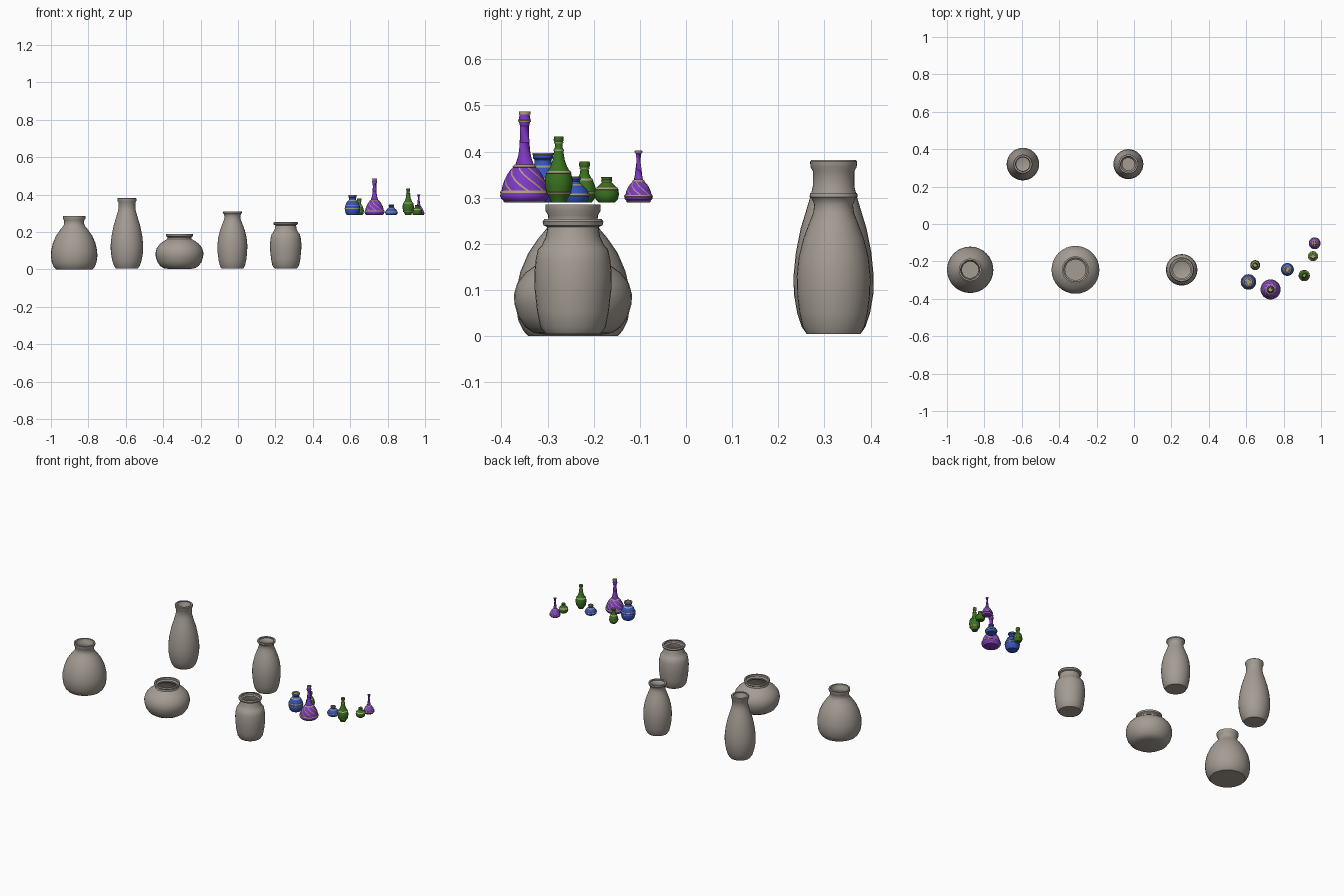
import bpy, bmesh, math


def material(name, rgb):
    m = bpy.data.materials.new(name)
    m.diffuse_color = (*rgb, 1)
    return m


CLAY = material("grey clay", (0.375, 0.335, 0.295))
PURPLE = material("purple glass", (0.21, 0.04, 0.54))
GREEN = material("green glass", (0.04, 0.17, 0.014))
BLUE = material("blue glass", (0.035, 0.09, 0.52))
GOLD = material("pale gold", (0.42, 0.35, 0.21))

BODY, BAND, SWIRL = 0, 1, 2


def lathe(name, loc, profile, mats, segs, twist=0.0):
    """Revolve (radius, z, kind) points; kind colours the strip above the point."""
    bm = bmesh.new()
    rings = []
    for r, z, kind in profile:
        ring = []
        for i in range(segs):
            a = 2 * math.pi * i / segs + twist * z
            ring.append(bm.verts.new((r * math.cos(a), r * math.sin(a), z)))
        rings.append(ring)
    for k in range(len(rings) - 1):
        kind = profile[k][2]
        for i in range(segs):
            j = (i + 1) % segs
            f = bm.faces.new((rings[k][i], rings[k][j], rings[k + 1][j], rings[k + 1][i]))
            f.material_index = 1 if kind == BAND or (kind == SWIRL and i % 6 == 0) else 0
    bm.faces.new(rings[0][::-1])
    top = bm.faces.new(rings[-1])
    top.material_index = 1 if profile[-1][2] == BAND else 0
    me = bpy.data.meshes.new(name)
    bm.to_mesh(me)
    bm.free()
    for m in mats:
        me.materials.append(m)
    ob = bpy.data.objects.new(name, me)
    ob.location = loc
    bpy.context.collection.objects.link(ob)
    bpy.ops.object.select_all(action='DESELECT')
    ob.select_set(True)
    bpy.context.view_layer.objects.active = ob
    bpy.ops.object.shade_smooth_by_angle(angle=math.radians(40))
    return ob


def jar(name, x, y, outer):
    """Hollow clay jar: outer wall up, then inner wall down to the floor."""
    t = 0.009
    inner = [(r - t, max(z, 0.012)) for r, z in reversed(outer)]
    lathe(name, (x, y, 0), [(r, z, BODY) for r, z in outer + inner], [CLAY], 32)


def bottle(name, x, y, color, profile, twist=0.0):
    """Small glass bottle with raised gold bands and a gold mouth."""
    points = []
    for (r, z, kind), (r2, z2, _) in zip(profile, profile[1:]):
        points.append((r, z, kind))
        if kind == BAND:
            points += [(r + 0.0015, z + 0.0004, BAND), (r2 + 0.0015, z2 - 0.0004, BAND)]
    r, z, _ = profile[-1]
    points += [(r, z, BAND), (r * 0.7, z, BAND), (r * 0.65, z - 0.004, BAND)]
    lathe(name, (x, y, 0.29), points, [color, GOLD], 48, twist)


# Large clay jars
jar("round_jar", -0.876, -0.245, [
    (0.097, 0), (0.108, 0.012), (0.119, 0.035), (0.124, 0.07), (0.123, 0.10),
    (0.114, 0.14), (0.097, 0.18), (0.075, 0.212), (0.058, 0.232), (0.053, 0.245),
    (0.054, 0.262), (0.060, 0.272), (0.060, 0.285)])
jar("tall_jar", -0.594, 0.32, [
    (0.058, 0.004), (0.069, 0.02), (0.079, 0.05), (0.086, 0.09), (0.087, 0.13),
    (0.082, 0.18), (0.071, 0.235), (0.058, 0.277), (0.049, 0.308), (0.045, 0.325),
    (0.045, 0.358), (0.050, 0.366), (0.051, 0.378), (0.048, 0.382)])
jar("squat_jar", -0.313, -0.245, [
    (0.060, 0.003), (0.085, 0.007), (0.103, 0.019), (0.119, 0.042), (0.127, 0.07),
    (0.128, 0.09), (0.121, 0.115), (0.103, 0.138), (0.080, 0.154), (0.066, 0.162),
    (0.064, 0.172), (0.072, 0.178), (0.072, 0.189)])
jar("slim_jar", -0.03, 0.32, [
    (0.058, 0.004), (0.067, 0.02), (0.074, 0.05), (0.079, 0.09), (0.080, 0.13),
    (0.076, 0.17), (0.066, 0.21), (0.053, 0.245), (0.044, 0.268), (0.042, 0.285),
    (0.047, 0.298), (0.052, 0.302), (0.051, 0.31)])
jar("shouldered_jar", 0.255, -0.245, [
    (0.060, 0.005), (0.071, 0.02), (0.078, 0.055), (0.083, 0.10), (0.084, 0.135),
    (0.081, 0.165), (0.076, 0.188), (0.068, 0.196), (0.059, 0.215), (0.055, 0.236),
    (0.064, 0.240), (0.066, 0.248), (0.062, 0.254)])

# Purple bottles with gold swirls
bottle("large_purple_bottle", 0.73, -0.35, PURPLE, [
    (0.043, 0, BAND), (0.045, 0.003, BODY), (0.051, 0.008, BODY), (0.053, 0.014, BODY),
    (0.052, 0.020, BAND), (0.050, 0.026, SWIRL), (0.048, 0.036, SWIRL), (0.044, 0.048, SWIRL),
    (0.038, 0.060, SWIRL), (0.031, 0.070, SWIRL), (0.025, 0.076, BAND), (0.020, 0.082, BODY),
    (0.014, 0.10, BODY), (0.011, 0.13, BODY), (0.010, 0.166, BODY), (0.012, 0.174, BAND),
    (0.013, 0.178, BODY), (0.011, 0.190, BAND), (0.011, 0.197, BAND)], -28)
bottle("small_purple_bottle", 0.966, -0.103, PURPLE, [
    (0.024, 0, BAND), (0.026, 0.003, BODY), (0.030, 0.007, BODY), (0.030, 0.012, BAND),
    (0.029, 0.016, SWIRL), (0.026, 0.026, SWIRL), (0.021, 0.036, SWIRL), (0.013, 0.045, BAND),
    (0.010, 0.049, BODY), (0.007, 0.07, BODY), (0.006, 0.105, BODY), (0.007, 0.108, BAND),
    (0.007, 0.112, BODY)], -45)

# Blue pots
bottle("large_blue_pot", 0.612, -0.31, BLUE, [
    (0.029, 0, BODY), (0.036, 0.010, BODY), (0.040, 0.024, BODY), (0.040, 0.034, BAND),
    (0.040, 0.039, BODY), (0.039, 0.048, BAND), (0.037, 0.053, BODY), (0.032, 0.068, BODY),
    (0.025, 0.075, BAND), (0.021, 0.080, BODY), (0.018, 0.084, BODY), (0.018, 0.092, BODY),
    (0.022, 0.096, BODY), (0.022, 0.103, BAND), (0.021, 0.107, BODY)])
bottle("small_blue_pot", 0.82, -0.243, BLUE, [
    (0.027, 0, BODY), (0.032, 0.007, BODY), (0.033, 0.014, BAND), (0.032, 0.019, BODY),
    (0.028, 0.028, BODY), (0.019, 0.036, BAND), (0.015, 0.040, BODY), (0.012, 0.045, BODY),
    (0.015, 0.050, BODY), (0.014, 0.053, BAND), (0.013, 0.056, BODY)])

# Green bottles
bottle("tall_green_bottle", 0.91, -0.276, GREEN, [
    (0.016, 0, BODY), (0.019, 0.008, BODY), (0.025, 0.018, BAND), (0.027, 0.022, BODY),
    (0.030, 0.037, BODY), (0.030, 0.050, BODY), (0.027, 0.063, BAND), (0.024, 0.068, BODY),
    (0.018, 0.078, BODY), (0.013, 0.092, BODY), (0.010, 0.111, BAND), (0.010, 0.115, BODY),
    (0.008, 0.120, BODY), (0.008, 0.127, BAND), (0.009, 0.131, BODY), (0.011, 0.135, BODY),
    (0.010, 0.143, BODY)])
bottle("medium_green_bottle", 0.648, -0.22, GREEN, [
    (0.016, 0, BODY), (0.022, 0.008, BODY), (0.025, 0.019, BAND), (0.025, 0.023, BODY),
    (0.023, 0.036, BODY), (0.018, 0.047, BAND), (0.015, 0.052, BODY), (0.010, 0.062, BODY),
    (0.009, 0.072, BAND), (0.010, 0.076, BODY), (0.012, 0.080, BODY), (0.011, 0.089, BODY)])
bottle("small_green_bottle", 0.957, -0.172, GREEN, [
    (0.018, 0, BODY), (0.024, 0.006, BODY), (0.027, 0.018, BODY), (0.025, 0.027, BAND),
    (0.022, 0.032, BODY), (0.014, 0.040, BODY), (0.010, 0.044, BAND),
    (0.011, 0.048, BODY), (0.012, 0.055, BODY)])
